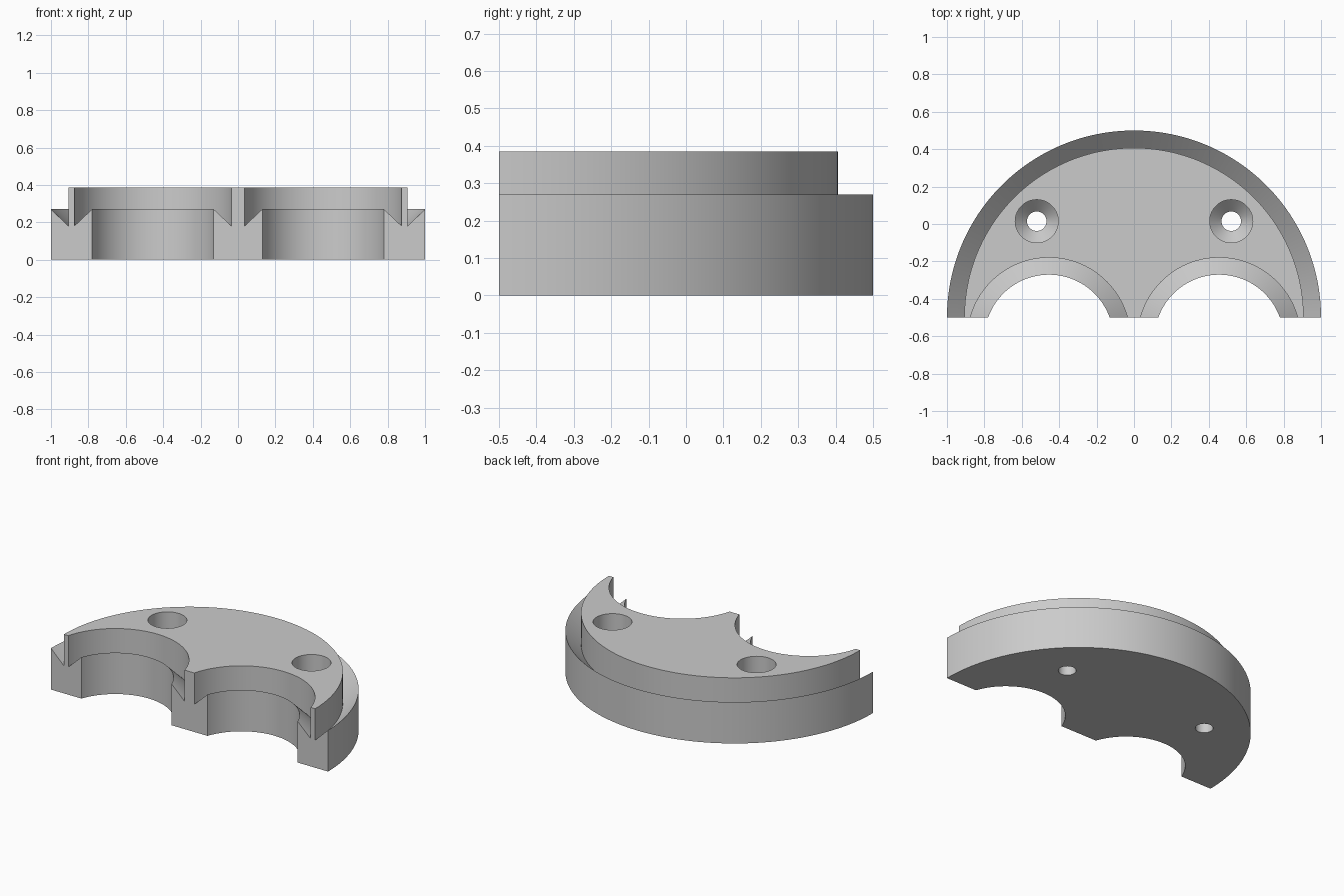
import bpy, bmesh, math

cube = bpy.data.objects.get("Cube")
if cube:
    bpy.data.objects.remove(cube, do_unlink=True)

grey = bpy.data.materials.new("plain grey")
grey.use_nodes = True
grey.diffuse_color = (0.6, 0.6, 0.6, 1)
grey.node_tree.nodes["Principled BSDF"].inputs["Base Color"].default_value = (0.6, 0.6, 0.6, 1)


def add_object(name, bm):
    bmesh.ops.recalc_face_normals(bm, faces=bm.faces)
    mesh = bpy.data.meshes.new(name)
    bm.to_mesh(mesh)
    bm.free()
    mesh.materials.append(grey)
    obj = bpy.data.objects.new(name, mesh)
    bpy.context.collection.objects.link(obj)
    return obj


def lathe(name, profile, x, y, steps):
    """Closed solid from (radius, z) points, starting and ending on the axis."""
    bm = bmesh.new()
    verts = [bm.verts.new((r, 0, z)) for r, z in profile]
    edges = [bm.edges.new(pair) for pair in zip(verts, verts[1:])]
    bmesh.ops.spin(bm, geom=verts + edges, cent=(0, 0, 0), axis=(0, 0, 1),
                   angle=math.tau, steps=steps, use_merge=True)
    bmesh.ops.remove_doubles(bm, verts=bm.verts, dist=0.0001)
    # one flat cap on each end
    caps = [f for f in bm.faces if len(f.verts) == 3]
    bmesh.ops.dissolve_faces(bm, faces=caps, use_verts=True)
    bmesh.ops.translate(bm, verts=bm.verts, vec=(x, y, 0))
    return add_object(name, bm)


def cut(target, cutter):
    mod = target.modifiers.new("cut", 'BOOLEAN')
    mod.operation = 'DIFFERENCE'
    mod.solver = 'EXACT'
    mod.object = cutter
    bpy.context.view_layer.objects.active = target
    bpy.ops.object.modifier_apply(modifier=mod.name)
    bpy.data.objects.remove(cutter, do_unlink=True)


top, rim, groove = 0.385, 0.27, 0.18

# round body with a sloping groove around the raised top
body = lathe("clamp_half", [(0, 0), (1, 0), (1, rim), (0.907, groove), (0.907, top), (0, top)],
             0, -0.5, 192)

# flat front face
bm = bmesh.new()
bmesh.ops.create_cube(bm, size=3)
bmesh.ops.translate(bm, verts=bm.verts, vec=(0, -2, 0))
cut(body, add_object("front_cutter", bm))

for side in (-1, 1):
    # scalloped recess with a matching sloped ledge
    cut(body, lathe("recess_cutter",
                    [(0, -0.1), (0.345, -0.1), (0.345, rim), (0.436, groove), (0.436, 0.5), (0, 0.5)],
                    side * 0.455, -0.616, 128))
    # screw hole, widened and countersunk from above
    cut(body, lathe("screw_hole_cutter",
                    [(0, -0.1), (0.052, -0.1), (0.052, 0.207), (0.115, rim), (0.115, 0.5), (0, 0.5)],
                    side * 0.52, 0.015, 64))

# smooth curved walls, crisp edges
bpy.ops.object.select_all(action='DESELECT')
body.select_set(True)
bpy.context.view_layer.objects.active = body
bpy.ops.object.shade_smooth_by_angle(angle=math.radians(30))
